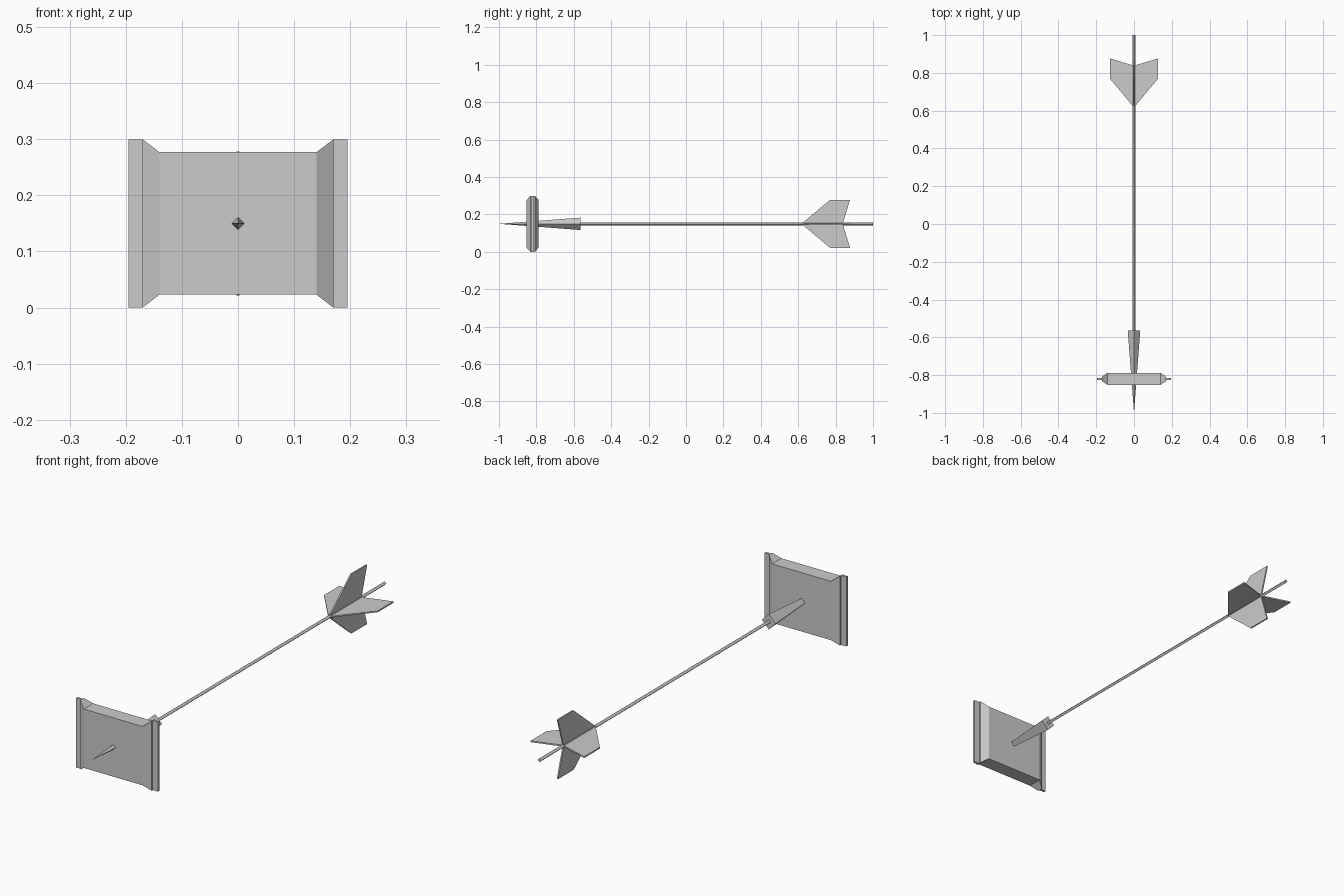
import bpy, bmesh, math
from mathutils import Matrix

if "Cube" in bpy.data.objects:
    bpy.data.objects.remove(bpy.data.objects["Cube"])

AXIS_Z = 0.15   # height of the arrow's centre line


def make_object(name, bm):
    bmesh.ops.recalc_face_normals(bm, faces=bm.faces)
    mesh = bpy.data.meshes.new(name)
    bm.to_mesh(mesh)
    bm.free()
    obj = bpy.data.objects.new(name, mesh)
    bpy.context.collection.objects.link(obj)
    return obj


def square_rod(name, y0, r0, y1, r1):
    """Four-sided rod along y with its corners on the x and z axes."""
    bm = bmesh.new()
    bmesh.ops.create_cone(bm, cap_ends=True, segments=4, radius1=r0, radius2=r1,
                          depth=y1 - y0,
                          matrix=Matrix.Translation((0, (y0 + y1) / 2, AXIS_Z))
                          @ Matrix.Rotation(-math.pi / 2, 4, 'X'))
    return make_object(name, bm)


# Shaft and the tapering point that pierces the block
square_rod("shaft", -0.6, 0.008, 1.0, 0.008)
square_rod("point", -1.0, 0.0, -0.565, 0.033)

# Block: rectangular sections lofted along x (x, half depth, half height)
sections = [(0.195, 0.005, 0.15), (0.17, 0.005, 0.15), (0.17, 0.012, 0.15),
            (0.14, 0.032, 0.127)]
sections = [(-x, d, h) for x, d, h in sections] + sections[::-1]
bm = bmesh.new()
rings = [[bm.verts.new((x, -0.82 + sy * d, AXIS_Z + sz * h))
          for sy, sz in ((-1, -1), (1, -1), (1, 1), (-1, 1))]
         for x, d, h in sections]
for a, b in zip(rings, rings[1:]):
    for i in range(4):
        j = (i + 1) % 4
        corners = (a[i], a[j], b[j], b[i])
        # the flange step has no height change, so skip its flat top and bottom
        if len({tuple(v.co) for v in corners}) == 4 and not (
                a[0].co.x == b[0].co.x and i in (0, 2)):
            bm.faces.new(corners)
bm.faces.new(rings[0])
bm.faces.new(rings[-1])
make_object("block", bm)

# Four swept-back fins around the tail
profile = [(0.0, 0.617), (0.128, 0.77), (0.128, 0.877), (0.0, 0.838)]
for k in range(4):
    bm = bmesh.new()
    base = bm.faces.new([bm.verts.new((x, y, -0.003)) for x, y in profile])
    top = bmesh.ops.extrude_face_region(bm, geom=[base])
    bmesh.ops.translate(bm, vec=(0, 0, 0.006),
                        verts=[v for v in top["geom"] if isinstance(v, bmesh.types.BMVert)])
    bm.transform(Matrix.Translation((0, 0, AXIS_Z)) @ Matrix.Rotation(k * math.pi / 2, 4, 'Y'))
    make_object(f"fin_{k + 1}", bm)
